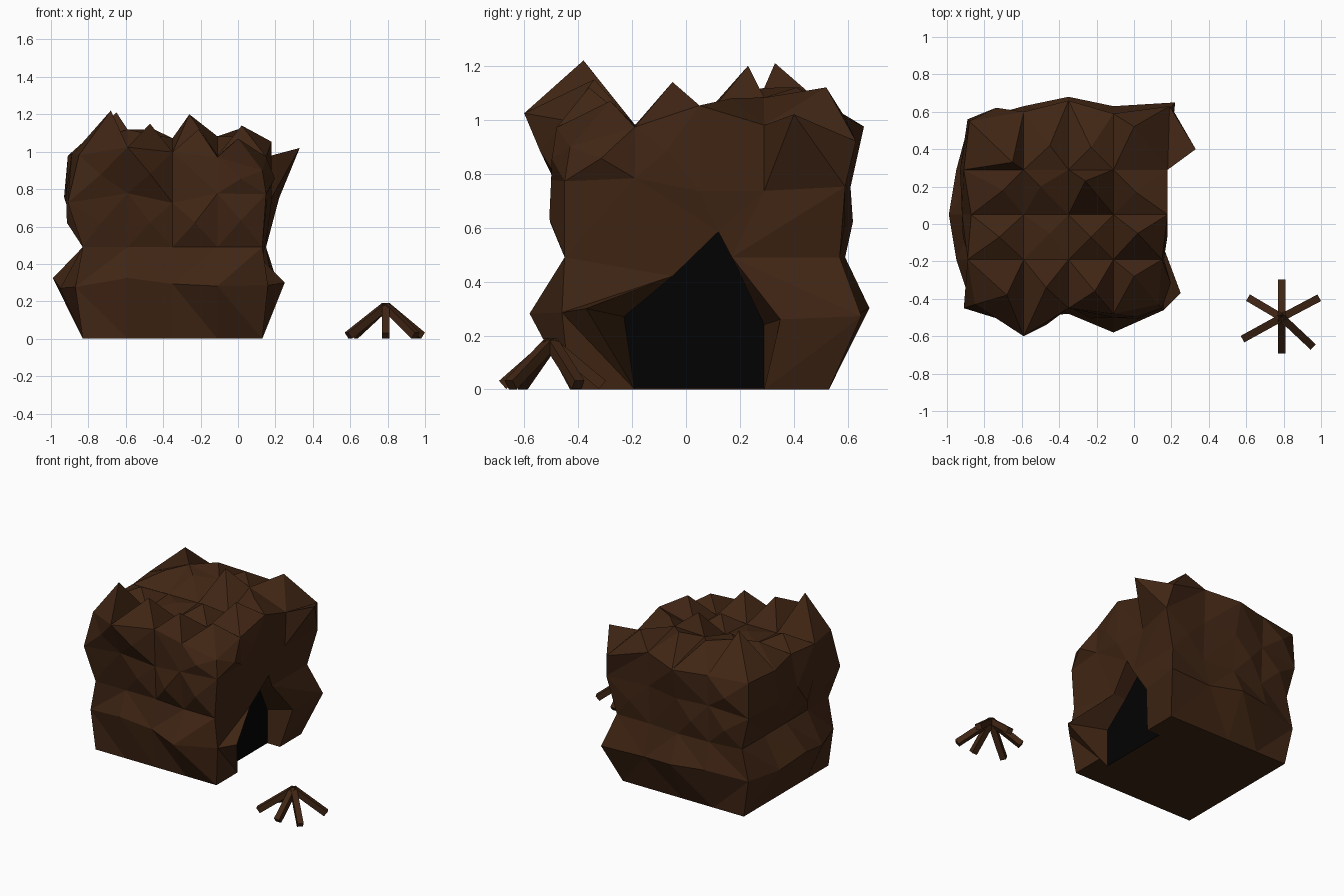
import bpy, bmesh, random
from mathutils import Vector

if "Cube" in bpy.data.objects:
    bpy.data.objects.remove(bpy.data.objects["Cube"])

random.seed(4)


def material(name, rgb):
    m = bpy.data.materials.new(name)
    m.diffuse_color = (*rgb, 1)
    m.use_nodes = True
    m.node_tree.nodes["Principled BSDF"].inputs["Base Color"].default_value = m.diffuse_color
    return m


brown = material("brown", (0.052, 0.019, 0.007))
black = material("black", (0.0008, 0.0008, 0.0008))


def finish(bm, name, mat):
    bmesh.ops.recalc_face_normals(bm, faces=bm.faces)
    me = bpy.data.meshes.new(name)
    bm.to_mesh(me)
    bm.free()
    me.materials.append(mat)
    ob = bpy.data.objects.new(name, me)
    bpy.context.collection.objects.link(ob)
    return ob


# Rock: a cube of 4 x 4 x 4 cells whose sides are pushed outward
X = [-0.83, -0.59, -0.35, -0.11, 0.13]
Y = [-0.43, -0.19, 0.05, 0.29, 0.53]
Z = [0, 0.29, 0.49, 0.75, 0.97]
FLAT = [0] * 5
# outward push per level (rows, bottom to top) along each side
FRONT = [FLAT, [.0, .07, .05, .15, .03], [0, 0, 0, .02, .02], [.02, .06, .01, .07, .02], [.0, .17, .02, .05, .0]]
BACK = [FLAT, [.02, .10, .15, .10, .12], [.02, .05, .06, .04, .04],
        [.03, .06, .08, .05, .06], [.02, .07, .13, .06, .10]]
LEFT = [FLAT, [.04, .12, .16, .12, .05], FLAT, [.08, .05, .09, .10, .06], [.02, .06, .04, .08, .05]]
RIGHT = [FLAT, [.03, .12, .0, .06, .09], [.0, .0, .03, .02, .02],
         [.02, .03, .05, .04, .09], [.0, .02, .05, .05, .06]]
# vertices that shape the cave mouth: (row, level) -> (y, z)
MOUTH = {(1, 1): (-.37, .30), (1, 2): (-.05, .42), (2, 2): (.12, .585),
         (3, 2): (.17, .49), (3, 1): (.35, .26)}
# ridges raised between the top peaks
RIDGE = {(1, 3): .13, (2, 3): .09, (4, 2): .06, (3, 3): .10, (1, 0): .03, (3, 4): .03,
         (4, 4): -.05, (4, 0): -.08}

bm = bmesh.new()
grid = {}
for i in range(5):
    for j in range(5):
        for k in range(5):
            x, y, z = X[i], Y[j], Z[k]
            if i == 0:
                x -= LEFT[k][j]
            if i == 4:
                x += RIGHT[k][j]
            if j == 0:
                y -= FRONT[k][i]
            if j == 4:
                y += BACK[k][i]
            if k == 4:
                z += random.uniform(0, .03) + RIDGE.get((i, j), 0)
            elif k in (1, 3):
                z += random.uniform(-.03, .04)
            if i == 4 and (j, k) in MOUTH:
                y, z = MOUTH[j, k]
            if i in (0, 4) or j in (0, 4) or k == 4:
                grid[i, j, k] = bm.verts.new((x, y, z))


def fan(keys, tip):
    c = bm.verts.new(tip)
    for a, b in zip(keys, keys[1:] + keys[:1]):
        bm.faces.new((grid[a], grid[b], c))


def cell(keys, out, bumpy):
    vs = [grid[q] for q in keys]
    if bumpy and random.random() < 0.6:
        mid = sum((v.co for v in vs), Vector()) / 4
        fan(keys, mid + Vector(out) * random.uniform(0, .05))
    elif random.random() < 0.5:
        bm.faces.new((vs[0], vs[1], vs[2]))
        bm.faces.new((vs[0], vs[2], vs[3]))
    else:
        bm.faces.new((vs[1], vs[2], vs[3]))
        bm.faces.new((vs[1], vs[3], vs[0]))


for k in range(4):
    for a in range(4):
        ring = [(a, k), (a + 1, k), (a + 1, k + 1), (a, k + 1)]
        for e, s in ((0, -1), (4, 1)):
            cell([(u, e, w) for u, w in ring], (0, s, 0), k >= 2)
            side = [(e, u, w) for u, w in ring]
            if e == 4 and a in (1, 2) and k < 2:
                continue  # cave mouth
            if e == 4 and a == 3 and k == 3:
                fan(side, (.33, .40, 1.02))  # jutting spike
            else:
                cell(side, (s, 0, 0), k == 3 or (k == 2 and e == 0))

# Peaks on top, one per cell, rows front to back
PEAKS = [[(-.68, -.38, 1.22), (-.47, -.34, 1.15), (-.21, -.36, 1.12), (0, -.28, 1.07)],
         [(-.72, -.07, 1.06), (-.45, -.05, 1.01), (-.23, -.07, 1.07), (.02, -.05, 1.14)],
         [(-.70, .18, 1.09), (-.50, .20, 1.10), (-.26, .23, 1.20), (.01, .17, 1.08)],
         [(-.65, .33, 1.21), (-.45, .42, 1.12), (-.23, .41, 1.12), (.0, .52, 1.12)]]
for i in range(4):
    for j in range(4):
        fan([(i, j, 4), (i + 1, j, 4), (i + 1, j + 1, 4), (i, j + 1, 4)], PEAKS[j][i])

# Inner walls of the cave mouth and the notched floor
rim = [grid[4, j, k] for j, k in ((1, 0), (1, 1), (1, 2), (2, 2), (3, 2), (3, 1), (3, 0))]
inner = [bm.verts.new((.03, y, z)) for y, z in
         ((-.23, 0), (-.23, .27), (-.05, .42), (.12, .585), (.19, .45), (.29, .24), (.29, 0))]
for n in range(6):
    bm.faces.new((rim[n], rim[n + 1], inner[n + 1], inner[n]))
bm.faces.new([grid[0, 0, 0], grid[4, 0, 0], rim[0], inner[0], inner[-1], rim[-1],
              grid[4, 4, 0], grid[0, 4, 0]])
finish(bm, "cave_rock", brown)

# Dark interior
bm = bmesh.new()
bmesh.ops.create_cube(bm, size=1)
for v in bm.verts:
    v.co = Vector((-.17, .03, .303)) + Vector((v.co.x * .40, v.co.y * .52, v.co.z * .60))
finish(bm, "cave_interior", black)

# Campfire sticks leaning together
apex = Vector((.79, -.5, .175))
for n, (x, y) in enumerate([(.79, -.31), (.79, -.68), (.98, -.40), (.95, -.65), (.59, -.61), (.62, -.40)]):
    foot = Vector((x, y, .017))
    d = foot - apex
    bm = bmesh.new()
    bmesh.ops.create_cube(bm, size=1)
    for v in bm.verts:
        v.co = Vector((v.co.x * .04, v.co.y * .04, v.co.z * d.length))
    ob = finish(bm, f"campfire_stick_{n + 1}", brown)
    ob.location = (foot + apex) / 2
    ob.rotation_euler = d.to_track_quat('Z', 'Y').to_euler()
